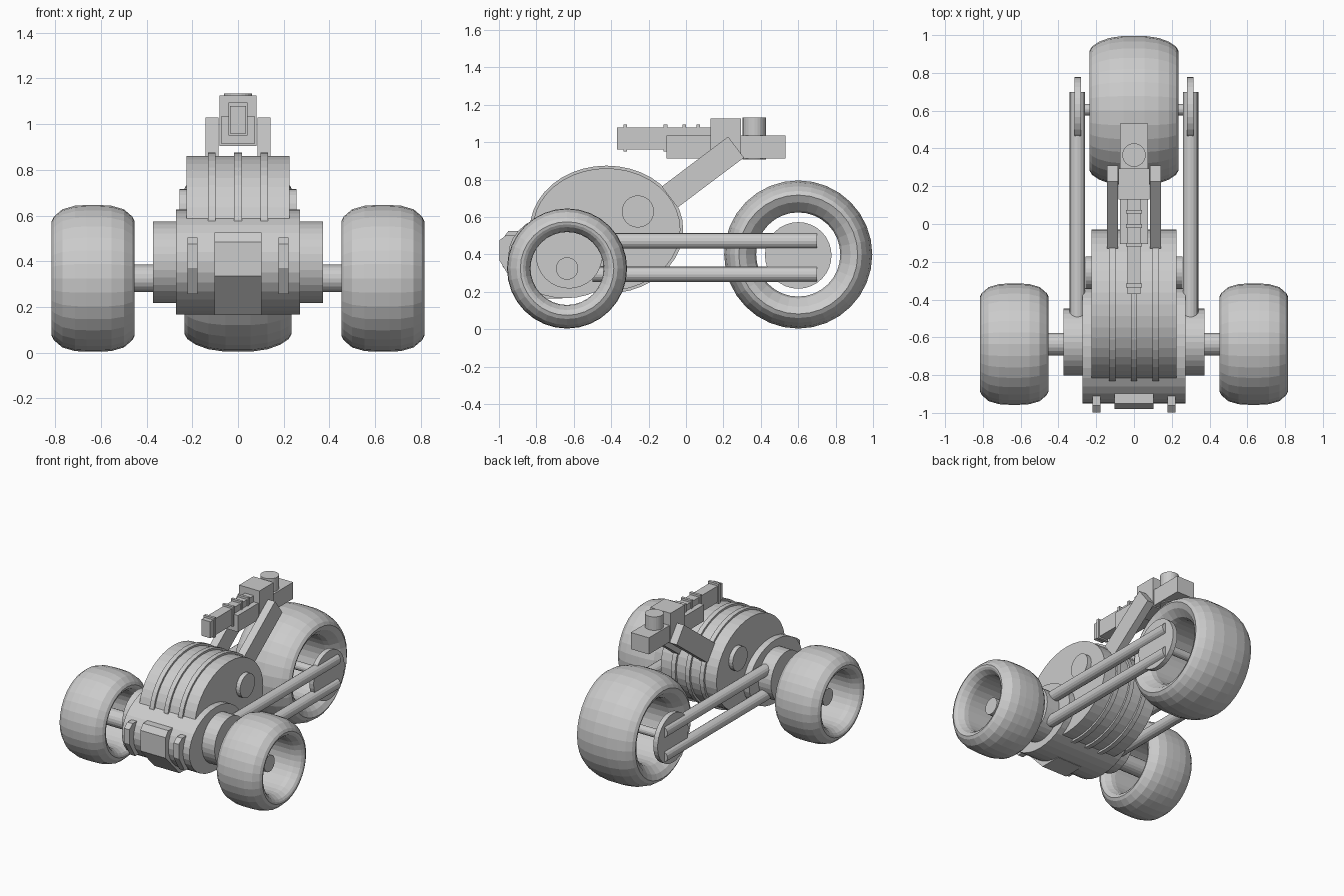
import bpy, bmesh
from math import pi, cos, sin

if "Cube" in bpy.data.objects:
    bpy.data.objects.remove(bpy.data.objects["Cube"])


def make(name, bm):
    bmesh.ops.recalc_face_normals(bm, faces=bm.faces)
    me = bpy.data.meshes.new(name)
    bm.to_mesh(me)
    bm.free()
    ob = bpy.data.objects.new(name, me)
    bpy.context.collection.objects.link(ob)
    return ob


def extrude(name, pts, x0, x1):
    """Extrude a (y, z) outline from x0 to x1."""
    bm = bmesh.new()
    a = [bm.verts.new((x0, y, z)) for y, z in pts]
    b = [bm.verts.new((x1, y, z)) for y, z in pts]
    bm.faces.new(a)
    bm.faces.new(b[::-1])
    n = len(pts)
    for i in range(n):
        j = (i + 1) % n
        bm.faces.new((a[i], b[i], b[j], a[j]))
    return make(name, bm)


def ellipse(y, z, ry, rz, n=32):
    return [(y + ry * cos(2 * pi * i / n), z + rz * sin(2 * pi * i / n)) for i in range(n)]


def disc(name, x0, x1, y, z, ry, rz=None, n=32):
    return extrude(name, ellipse(y, z, ry, rz or ry, n), x0, x1)


def box(name, x, y0, y1, z0, z1):
    return extrude(name, [(y0, z0), (y1, z0), (y1, z1), (y0, z1)], -x, x)


def wheel(name, cx, cy, cz, half, n=32):
    """Lathe a symmetric closed tyre section; half lists (x, radius) for x > 0."""
    sec = half + [(-x, r) for x, r in reversed(half)]
    bm = bmesh.new()
    rings = []
    for i in range(n):
        t = 2 * pi * i / n
        rings.append([bm.verts.new((cx + x, cy + r * cos(t), cz + r * sin(t))) for x, r in sec])
    m = len(sec)
    for i in range(n):
        a, b = rings[i], rings[(i + 1) % n]
        for k in range(m):
            l = (k + 1) % m
            bm.faces.new((a[k], a[l], b[l], b[k]))
    return make(name, bm)


# Rear wheel: open ring with thin axle
wheel("rear_wheel", 0, 0.6, 0.4, [(0.13, 0.225), (0.165, 0.235), (0.215, 0.28), (0.228, 0.305),
      (0.235, 0.318), (0.222, 0.34), (0.185, 0.365), (0.13, 0.385), (0.055, 0.396)])
disc("rear_axle", -0.29, 0.29, 0.605, 0.395, 0.03, n=16)

# Main engine body with raised ribs
disc("body", -0.225, 0.225, -0.425, 0.533, 0.395, 0.328, 40)
for i in (-1, 0, 1):
    disc("body_rib", i * 0.115 - 0.017, i * 0.115 + 0.017, -0.425, 0.533, 0.41, 0.342, 40)
disc("side_pods", -0.257, 0.257, -0.257, 0.63, 0.086, n=24)

# Front housing, drum and axle
disc("front_housing", -0.272, 0.272, -0.645, 0.396, 0.305, 0.23)
disc("front_drum", -0.373, 0.373, -0.625, 0.396, 0.178)
disc("front_axle", -0.70, 0.70, -0.636, 0.325, 0.06, n=20)

# Nose grille
extrude("nose", [(-0.85, 0.525), (-0.95, 0.525), (-0.98, 0.485), (-0.98, 0.335),
                 (-0.82, 0.165), (-0.66, 0.165), (-0.66, 0.4)], -0.102, 0.102)

# Paired parts
for s in (-1, 1):
    wheel("front_wheel", s * 0.634, -0.636, 0.325, [(0.10, 0.195), (0.13, 0.2), (0.168, 0.222),
          (0.178, 0.236), (0.182, 0.25), (0.172, 0.27), (0.135, 0.302), (0.08, 0.318), (0.03, 0.321)])
    disc("rear_hub_plate", s * 0.28, s * 0.315, 0.6, 0.395, 0.178)
    extrude("nose_bracket", [(-0.85, 0.505), (-0.96, 0.505), (-0.998, 0.475), (-0.998, 0.37),
                             (-0.93, 0.257), (-0.85, 0.257)], s * 0.178, s * 0.221)
    # Long frame rods
    for z in (0.473, 0.294):
        bpy.ops.mesh.primitive_cylinder_add(vertices=16, radius=0.041, depth=1.2,
                                            location=(s * 0.3, 0.1, z), rotation=(pi / 2, 0, 0))
        bpy.context.object.name = "frame_rod"
    # Slanted gun struts
    extrude("gun_strut", [(0.225, 1.03), (0.31, 0.918), (-0.045, 0.651), (-0.13, 0.763)],
            s * 0.085, s * 0.142)

# Gun assembly
box("gun_barrel", 0.035, -0.37, 0.14, 0.96, 1.08)
for y in (-0.325, -0.11, -0.01, 0.065):
    box("barrel_collar", 0.042, y - 0.01, y + 0.01, 0.95, 1.095)
box("gun_receiver", 0.073, -0.105, 0.532, 0.914, 1.035)
box("gun_breech", 0.082, 0.13, 0.295, 0.905, 1.126)
bpy.ops.mesh.primitive_cylinder_add(vertices=24, radius=0.062, depth=0.226, location=(0, 0.365, 1.02))
bpy.context.object.name = "gun_canister"
